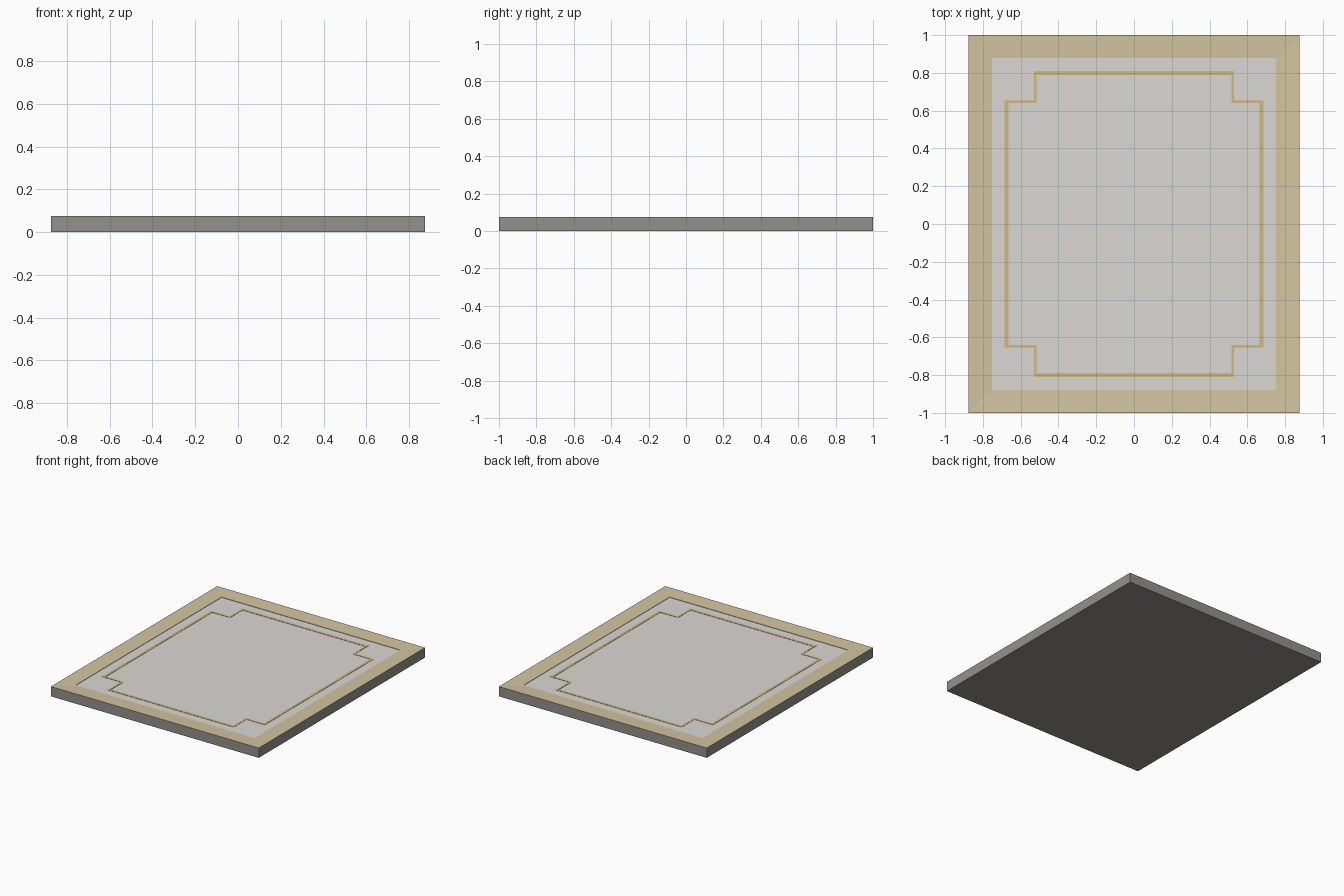
import bpy, bmesh

if "Cube" in bpy.data.objects:
    bpy.data.objects.remove(bpy.data.objects["Cube"])


def material(name, rgb):
    m = bpy.data.materials.new(name)
    lin = [(c / 255 / 12.92) if c < 11 else ((c / 255 + 0.055) / 1.055) ** 2.4 for c in rgb]
    m.diffuse_color = (*lin, 1)
    m.use_nodes = True
    m.node_tree.nodes["Principled BSDF"].inputs["Base Color"].default_value = m.diffuse_color
    return m


GREY = material("dark grey edge", (148, 145, 138))
TAN = material("tan frame", (212, 197, 160))
PALE = material("pale panel", (218, 216, 212))
GOLD = material("gold inlay", (210, 184, 128))


def rect(x, y):
    return [(-x, -y), (x, -y), (x, y), (-x, y)]


def notched(x, y, nx, ny):
    # Rectangle with square notches cut from its corners, counter-clockwise
    return [(x, -ny), (x, ny), (nx, ny), (nx, y), (-nx, y), (-nx, ny),
            (-x, ny), (-x, -ny), (-nx, -ny), (-nx, -y), (nx, -y), (nx, -ny)]


def loft(name, rings, mat, cap_start=False, cap_end=False):
    # Skin a series of (outline, z) rings, optionally capping the ends
    bm = bmesh.new()
    loops = [[bm.verts.new((x, y, z)) for x, y in pts] for pts, z in rings]
    for a, b in zip(loops, loops[1:]):
        n = len(a)
        for i in range(n):
            j = (i + 1) % n
            bm.faces.new((a[i], a[j], b[j], b[i]))
    if cap_start:
        bm.faces.new(loops[0][::-1])
    if cap_end:
        bm.faces.new(loops[-1])
    me = bpy.data.meshes.new(name)
    bm.to_mesh(me)
    bm.free()
    me.materials.append(mat)
    ob = bpy.data.objects.new(name, me)
    bpy.context.collection.objects.link(ob)
    return ob


OX, OY, IX, IY = 0.875, 1.0, 0.753, 0.878
TOP, LIP, PANEL = 0.075, 0.071, 0.068

# Backing with outer side walls
loft("backing", [(rect(OX, OY), 0), (rect(OX, OY), TOP)], GREY, cap_start=True)

# Mitred frame sloping gently inwards to a small lip
loft("frame_moulding", [(rect(OX, OY), TOP), (rect(IX, IY), LIP), (rect(IX, IY), PANEL)], TAN)

# Flat centre panel
loft("centre_panel", [(rect(IX, IY), PANEL)], PALE, cap_end=True)

# Thin raised inlay line with stepped corners
outer = notched(0.685, 0.81, 0.53, 0.655)
inner = notched(0.665, 0.79, 0.515, 0.64)
loft("inlay_line", [(outer, PANEL), (outer, PANEL + 0.002),
                    (inner, PANEL + 0.002), (inner, PANEL)], GOLD)
